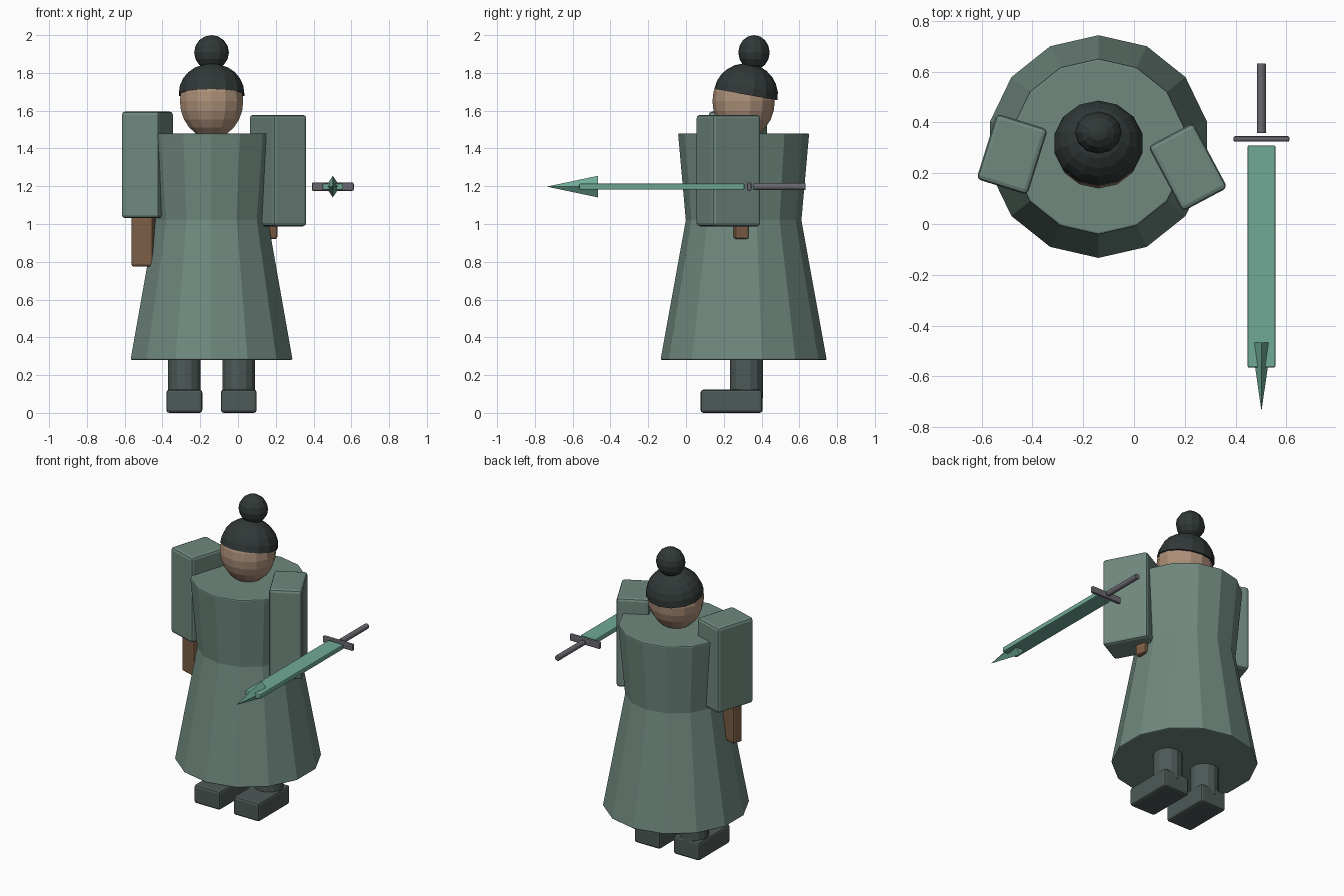
import bpy, bmesh
from math import pi, radians, sin, cos

if "Cube" in bpy.data.objects:
    bpy.data.objects.remove(bpy.data.objects["Cube"])

CX, CY = -0.14, 0.305      # body axis


def material(name, rgb):
    m = bpy.data.materials.new(name)
    m.diffuse_color = (*rgb, 1)
    m.use_nodes = True
    m.node_tree.nodes["Principled BSDF"].inputs["Base Color"].default_value = m.diffuse_color
    return m


ROBE = material("green_cloth", (0.16, 0.25, 0.21))
DARK = material("dark_boot", (0.075, 0.10, 0.095))
HAIR = material("black_hair", (0.03, 0.04, 0.038))
SKIN = material("skin", (0.42, 0.28, 0.19))
GLOVE = material("brown_hand", (0.20, 0.11, 0.06))
JADE = material("jade_blade", (0.16, 0.40, 0.31))
STEEL = material("grip_metal", (0.14, 0.14, 0.16))


def finish(name, bm, mat, loc=(0, 0, 0), rot=(0, 0, 0), bevel=0):
    bmesh.ops.recalc_face_normals(bm, faces=bm.faces)
    me = bpy.data.meshes.new(name)
    bm.to_mesh(me)
    bm.free()
    ob = bpy.data.objects.new(name, me)
    bpy.context.collection.objects.link(ob)
    ob.location = loc
    ob.rotation_euler = rot
    me.materials.append(mat)
    if bevel:
        b = ob.modifiers.new("soft_edges", 'BEVEL')
        b.width, b.segments, b.limit_method = bevel, 2, 'ANGLE'
        b.angle_limit = radians(40)
    return ob


def box(name, size, loc, mat, turn=0, bevel=0.012):
    bm = bmesh.new()
    bmesh.ops.create_cube(bm, size=1)
    bmesh.ops.scale(bm, vec=size, verts=bm.verts)
    return finish(name, bm, mat, loc, (0, 0, radians(turn)), bevel)


def cone(name, sides, r1, r2, depth, loc, mat, rot=(0, 0, 0), scale=(1, 1, 1), bevel=0):
    bm = bmesh.new()
    bmesh.ops.create_cone(bm, cap_ends=True, segments=sides, radius1=r1, radius2=r2, depth=depth)
    bmesh.ops.scale(bm, vec=scale, verts=bm.verts)
    return finish(name, bm, mat, loc, rot, bevel)


def ball(name, segs, rings, radii, loc, mat, half=False, rot=(0, 0, 0)):
    bm = bmesh.new()
    bmesh.ops.create_uvsphere(bm, u_segments=segs, v_segments=rings, radius=1)
    if half:
        cut = bmesh.ops.bisect_plane(bm, geom=bm.verts[:] + bm.edges[:] + bm.faces[:],
                                     plane_co=(0, 0, 0), plane_no=(0, 0, 1), clear_inner=True)
        bmesh.ops.contextual_create(bm, geom=[e for e in cut['geom_cut']
                                              if isinstance(e, bmesh.types.BMEdge)])
    bmesh.ops.scale(bm, vec=radii, verts=bm.verts)
    return finish(name, bm, mat, loc, rot)


# Robe: 14-sided rings, flared skirt, waist, shoulders
bm = bmesh.new()
rings = [[bm.verts.new((r * sin(2 * pi * i / 14), r * cos(2 * pi * i / 14), z)) for i in range(14)]
         for z, r in ((0.28, 0.44), (1.02, 0.306), (1.48, 0.347))]
for a, b in zip(rings, rings[1:]):
    for i in range(14):
        j = (i + 1) % 14
        bm.faces.new((a[i], a[j], b[j], b[i]))
bm.faces.new(rings[0])
bm.faces.new(rings[-1])
finish("robe", bm, ROBE, (CX, CY, 0), bevel=0.008)

# Legs and boots, one pair
for side, s in (("left", -1), ("right", 1)):
    cone(side + "_leg", 14, 0.088, 0.088, 0.32, (CX + s * 0.144, 0.32, 0.24), DARK)
    box(side + "_boot", (0.19, 0.328, 0.123), (CX + s * 0.144, 0.241, 0.0615), DARK, bevel=0.015)

# Head, hair cap and bun
ball("head", 14, 12, (0.172, 0.165, 0.196), (CX, CY, 1.65), SKIN)
ball("hair_cap", 14, 12, (0.178, 0.17, 0.165), (CX, 0.317, 1.685), HAIR, True, (radians(-10), 0, 0))
ball("hair_bun", 12, 8, (0.092, 0.083, 0.092), (CX, 0.36, 1.908), HAIR)

# Sleeves and hands
box("left_sleeve", (0.21, 0.27, 0.565), (-0.48, 0.275, 1.313), ROBE, -17.4, 0.018)
box("right_sleeve", (0.2, 0.29, 0.59), (0.212, 0.224, 1.283), ROBE, 28, 0.018)
box("left_hand", (0.12, 0.07, 0.29), (-0.50, 0.235, 0.92), GLOVE, -17.4)
box("left_thumb", (0.06, 0.06, 0.2), (-0.41, 0.27, 1.02), GLOVE, -17.4)
box("right_hand", (0.07, 0.075, 0.2), (0.168, 0.29, 1.02), GLOVE, 14)

# Sword pointing forward
SX, SZ = 0.502, 1.198
box("blade", (0.11, 0.875, 0.032), (SX, -0.128, SZ), JADE, bevel=0.006)
cone("blade_tip", 4, 1, 0, 0.27, (SX, -0.602, SZ), JADE, (radians(90), 0, 0), (0.039, 0.057, 1))
box("guard", (0.222, 0.022, 0.045), (SX, 0.335, SZ), STEEL, bevel=0.008)
cone("grip", 12, 0.018, 0.018, 0.275, (SX, 0.495, SZ), STEEL, (radians(90), 0, 0), bevel=0.004)
